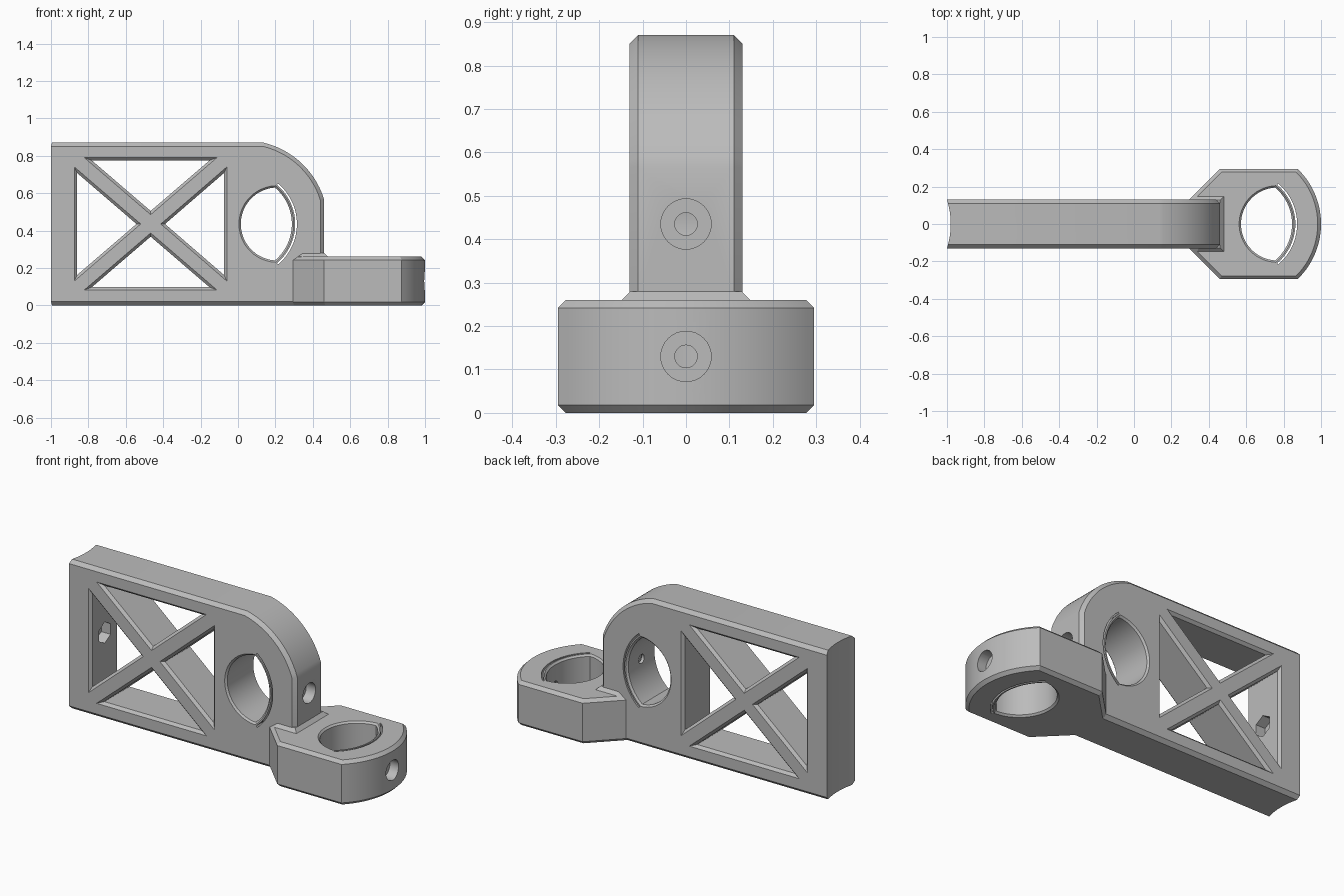
import bpy, bmesh, math
from mathutils import Vector

if "Cube" in bpy.data.objects:
    bpy.data.objects.remove(bpy.data.objects["Cube"])

grey = bpy.data.materials.new("plain_grey")
grey.diffuse_color = (0.5, 0.5, 0.5, 1)
grey.use_nodes = True
grey.node_tree.nodes["Principled BSDF"].inputs["Base Color"].default_value = grey.diffuse_color


def arc(cx, cy, r, a0, a1, n):
    """Points on an arc, angles in degrees."""
    angles = [math.radians(a0 + (a1 - a0) * i / n) for i in range(n + 1)]
    return [(cx + r * math.cos(a), cy + r * math.sin(a)) for a in angles]


def offset(pts, d):
    """Mitred offset of a counter-clockwise outline (positive = outward)."""
    out = []
    for i, p in enumerate(pts):
        a, b, c = Vector(pts[i - 1]), Vector(p), Vector(pts[(i + 1) % len(pts)])
        e, f = (b - a).normalized(), (c - b).normalized()
        n, m = Vector((e.y, -e.x)), Vector((f.y, -f.x))
        out.append(b + (n + m) * d / (1 + n.dot(m)))
    return out


def loft(name, pts, levels, axis):
    """Solid through offset copies of an outline at (height, offset) levels."""
    place = {"x": lambda u, v, h: (h, u, v),
             "y": lambda u, v, h: (u, h, v),
             "z": lambda u, v, h: (u, v, h)}[axis]
    bm = bmesh.new()
    rings = [[bm.verts.new(place(u, v, h)) for u, v in offset(pts, d)] for h, d in levels]
    n = len(pts)
    for lo, hi in zip(rings, rings[1:]):
        for i in range(n):
            j = (i + 1) % n
            bm.faces.new((lo[i], lo[j], hi[j], hi[i]))
    bm.faces.new(rings[0])
    bm.faces.new(rings[-1])
    bmesh.ops.recalc_face_normals(bm, faces=bm.faces)
    mesh = bpy.data.meshes.new(name)
    bm.to_mesh(mesh)
    bm.free()
    mesh.materials.append(grey)
    ob = bpy.data.objects.new(name, mesh)
    bpy.context.collection.objects.link(ob)
    return ob


def chamfered(name, pts, h0, h1, c, axis):
    return loft(name, pts, [(h0, -c), (h0 + c, 0), (h1 - c, 0), (h1, -c)], axis)


def flared(name, pts, h0, h1, c, axis):
    """Through cutter that leaves a chamfered rim on both faces."""
    return loft(name, pts, [(h0 - .01, .01), (h0 + c, -c), (h1 - c, -c), (h1 + .01, .01)], axis)


def rod(name, z, r, x0, x1, sides=32):
    """Cutter along x; six sides give a nut pocket with a corner on top."""
    pts = arc(0, z, r, 90, 450, sides)[:-1]
    return loft(name, pts, [(x0, 0), (x1, 0)], "x")


def boolean(target, tool, operation):
    mod = target.modifiers.new(tool.name, "BOOLEAN")
    mod.operation, mod.solver, mod.object = operation, "EXACT", tool
    bpy.context.view_layer.objects.active = target
    bpy.ops.object.modifier_apply(modifier=mod.name)
    bpy.data.objects.remove(tool)


W, H, MID, FOOT = .13, .87, .435, .26    # half width, height, bore height, foot height
ARM_C, FOOT_C = .033, .59                # centres of the rounded ends

# Upright arm with one rounded corner
R = .447
a_low = math.degrees(math.acos((.46 - ARM_C) / R))
a_top = math.degrees(math.asin((H - MID) / R))
outline = [(-1.05, 0), (.46, 0)] + arc(ARM_C, MID, R, a_low, a_top, 20) + [(-1.05, H)]
bracket = chamfered("bracket", outline, -W, W, .02, "y")

# Flat foot with a curved front
a = math.degrees(math.asin(.295 / .41))
outline = [(.27, -.105), (.46, -.295)] + arc(FOOT_C, 0, .41, -a, a, 28) + [(.46, .295), (.27, .105)]
boolean(bracket, chamfered("foot", outline, 0, FOOT, .018, "z"), "UNION")

# Sloped collar where the arm meets the foot
outline = [(.27, -.08), (.338, -.148), (.48, -.148), (.48, .148), (.338, .148), (.27, .08)]
boolean(bracket, loft("collar", outline, [(.2, 0), (FOOT, 0), (.28, -.02)], "z"), "UNION")

# Triangular windows of the cross-braced frame
cx, hw, hh = -.467, .355, .305
for tri in ([(cx, .485), (cx + hw, .79), (cx - hw, .79)],
            [(cx, .387), (cx - hw, .082), (cx + hw, .082)],
            [(-.52, MID), (-.875, MID + hh), (-.875, MID - hh)],
            [(-.413, MID), (-.06, MID - hh), (-.06, MID + hh)]):
    boolean(bracket, flared("window", tri, -W, W, .015, "y"), "DIFFERENCE")

# Lens-shaped bores, each with a thin curved slot beside it
for c, mid, h0, h1, axis in ((ARM_C, MID, -W, W, "y"), (FOOT_C, 0, 0, FOOT, "z")):
    d, r1, r2 = .177, .205, .265
    k = (d * d + r2 * r2 - r1 * r1) / (2 * d)
    y = math.sqrt(r2 * r2 - k * k)
    a1, a2 = math.degrees(math.atan2(y, k - d)), math.degrees(math.atan2(y, k))
    lens = arc(c + d, mid, r1, a1, 360 - a1, 40)[:-1] + arc(c, mid, r2, -a2, a2, 24)[:-1]
    boolean(bracket, flared("bore", lens, h0, h1, .01, axis), "DIFFERENCE")
    slot = arc(c, mid, .282, -50, 50, 28) + arc(c, mid, .273, 50, -50, 28)
    boolean(bracket, loft("slot", slot, [(h0 - .02, 0), (h1 + .02, 0)], axis), "DIFFERENCE")

# Concave rear end
hollow = arc(-1.41, 0, .43, 0, 360, 128)[:-1]
boolean(bracket, loft("hollow", hollow, [(-.1, 0), (1, 0)], "z"), "DIFFERENCE")

# Screw holes with counterbores, and the rear nut pocket
for name, z, r, x0, x1, sides in (("arm_screw", MID, .026, .2, .5, 32),
                                  ("arm_counterbore", MID, .058, .40, .5, 32),
                                  ("foot_screw", .13, .026, .75, 1.1, 32),
                                  ("foot_counterbore", .13, .058, .94, 1.1, 32),
                                  ("rear_screw", MID, .026, -1.1, -.8, 32),
                                  ("nut_pocket", MID, .062, -.92, -.8, 6)):
    boolean(bracket, rod(name, z, r, x0, x1, sides), "DIFFERENCE")

bpy.ops.object.select_all(action="DESELECT")
bracket.select_set(True)
bpy.context.view_layer.objects.active = bracket
bpy.ops.object.shade_smooth_by_angle(angle=math.radians(20))
